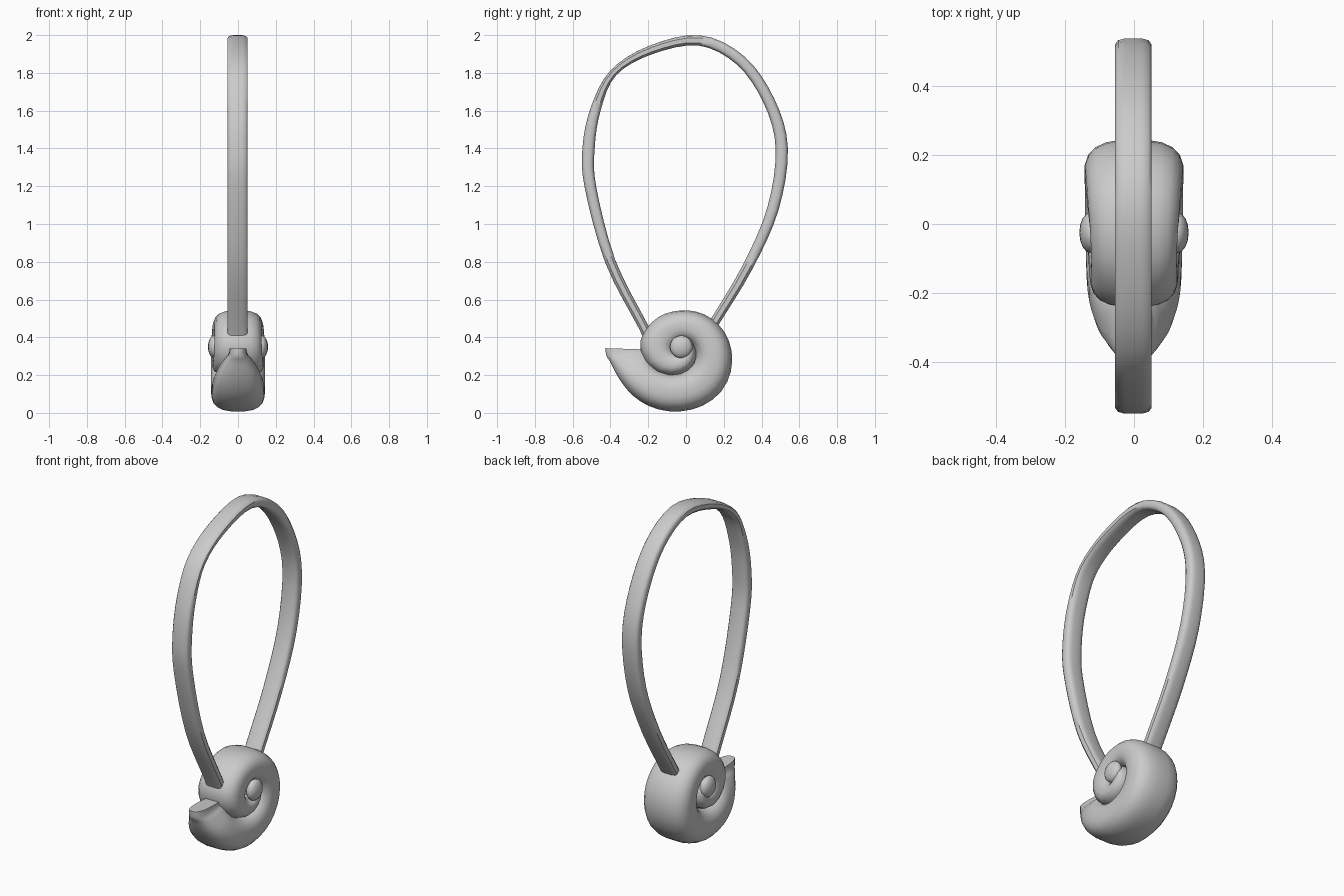
import bpy, bmesh, math
from mathutils import Vector

if "Cube" in bpy.data.objects:
    bpy.data.objects.remove(bpy.data.objects["Cube"])


def spline(keys, steps):
    """Catmull-Rom interpolation through key tuples."""
    out = []
    n = len(keys)
    for i in range(n - 1):
        p = [Vector(keys[min(max(j, 0), n - 1)]) for j in (i - 1, i, i + 1, i + 2)]
        for s in range(steps):
            u = s / steps
            out.append(0.5 * (2 * p[1] + (p[2] - p[0]) * u
                              + (2 * p[0] - 5 * p[1] + 4 * p[2] - p[3]) * u * u
                              + (3 * p[1] - p[0] - 3 * p[2] + p[3]) * u ** 3))
    out.append(Vector(keys[-1]))
    return out


def superellipse(a, b, n, power):
    pts = []
    for i in range(n):
        c, s = math.cos(2 * math.pi * (i + .5) / n), math.sin(2 * math.pi * (i + .5) / n)
        pts.append((a * math.copysign(abs(c) ** (2 / power), c),
                    b * math.copysign(abs(s) ** (2 / power), s)))
    return pts


def loft(name, rings, angle):
    bm = bmesh.new()
    vr = [[bm.verts.new(p) for p in ring] for ring in rings]
    n = len(vr[0])
    for a, b in zip(vr, vr[1:]):
        for i in range(n):
            bm.faces.new((a[i], a[(i + 1) % n], b[(i + 1) % n], b[i]))
    bm.faces.new(vr[0])
    bm.faces.new(vr[-1])
    bmesh.ops.recalc_face_normals(bm, faces=bm.faces[:])
    me = bpy.data.meshes.new(name)
    bm.to_mesh(me)
    bm.free()
    ob = bpy.data.objects.new(name, me)
    bpy.context.collection.objects.link(ob)
    smooth(ob, angle)
    return ob


def smooth(ob, angle):
    bpy.ops.object.select_all(action='DESELECT')
    ob.select_set(True)
    bpy.context.view_layer.objects.active = ob
    bpy.ops.object.shade_smooth_by_angle(angle=math.radians(angle))


# Coiled shell: turn, outer radius, inner radius, half width
CY, CZ = -0.03, 0.33
coil = [(-2.0, .05, .0, .125), (-1.75, .065, .0, .13), (-1.5, .085, .0, .135),
        (-1.25, .13, .01, .137), (-1.0, .212, .03, .128), (-.875, .213, .03, .125),
        (-.75, .213, .045, .128), (-.625, .238, .06, .137), (-.5, .272, .075, .144),
        (-.375, .307, .095, .144), (-.25, .323, .115, .142), (-.145, .343, .14, .136),
        (-.074, .356, .16, .112), (-.03, .374, .16, .075), (-.012, .393, .16, .052),
        (.005, .398, .16, .045)]
rings = []
for t, ro, ri, w in spline(coil, 4):
    a = math.pi + 2 * math.pi * t * -1
    ring = []
    for x, r in superellipse(w, (ro - ri) / 2, 20, 2.7):
        rad = (ro + ri) / 2 + r
        ring.append((x, CY + rad * math.cos(a), CZ + rad * math.sin(a)))
    rings.append(ring)


# Sweep direction: left -> top -> right -> bottom -> spout on the left
loft("shell", rings, 40)

# Raised hub on each side of the coil
for side, tag in ((-1, "left"), (1, "right")):
    bpy.ops.mesh.primitive_uv_sphere_add(segments=16, ring_count=10, radius=1,
                                         location=(side * .125, -.025, .35))
    hub = bpy.context.object
    hub.name = "hub_" + tag
    hub.scale = (.034, .06, .06)
    smooth(hub, 40)

# Strap: y, z, half thickness
path = [(-.19, .38, .026), (-.23, .465, .026), (-.40, .80, .028), (-.505, 1.19, .031),
        (-.516, 1.40, .033), (-.478, 1.61, .028), (-.385, 1.80, .02), (-.19, 1.92, .024),
        (.07, 1.972, .028), (.29, 1.865, .03), (.44, 1.65, .031), (.507, 1.40, .033),
        (.46, 1.08, .031), (.325, .77, .028), (.145, .47, .026), (.10, .39, .026)]
pts = spline(path, 4)
rings = []
for i, p in enumerate(pts):
    d = pts[min(i + 1, len(pts) - 1)] - pts[max(i - 1, 0)]
    d = Vector((d.x, d.y)).normalized()
    rings.append([(-.002 + x, p.x - d.y * h, p.y + d.x * h)
                  for x, h in superellipse(.054, p.z, 12, 3.5)])
loft("strap", rings, 40)
